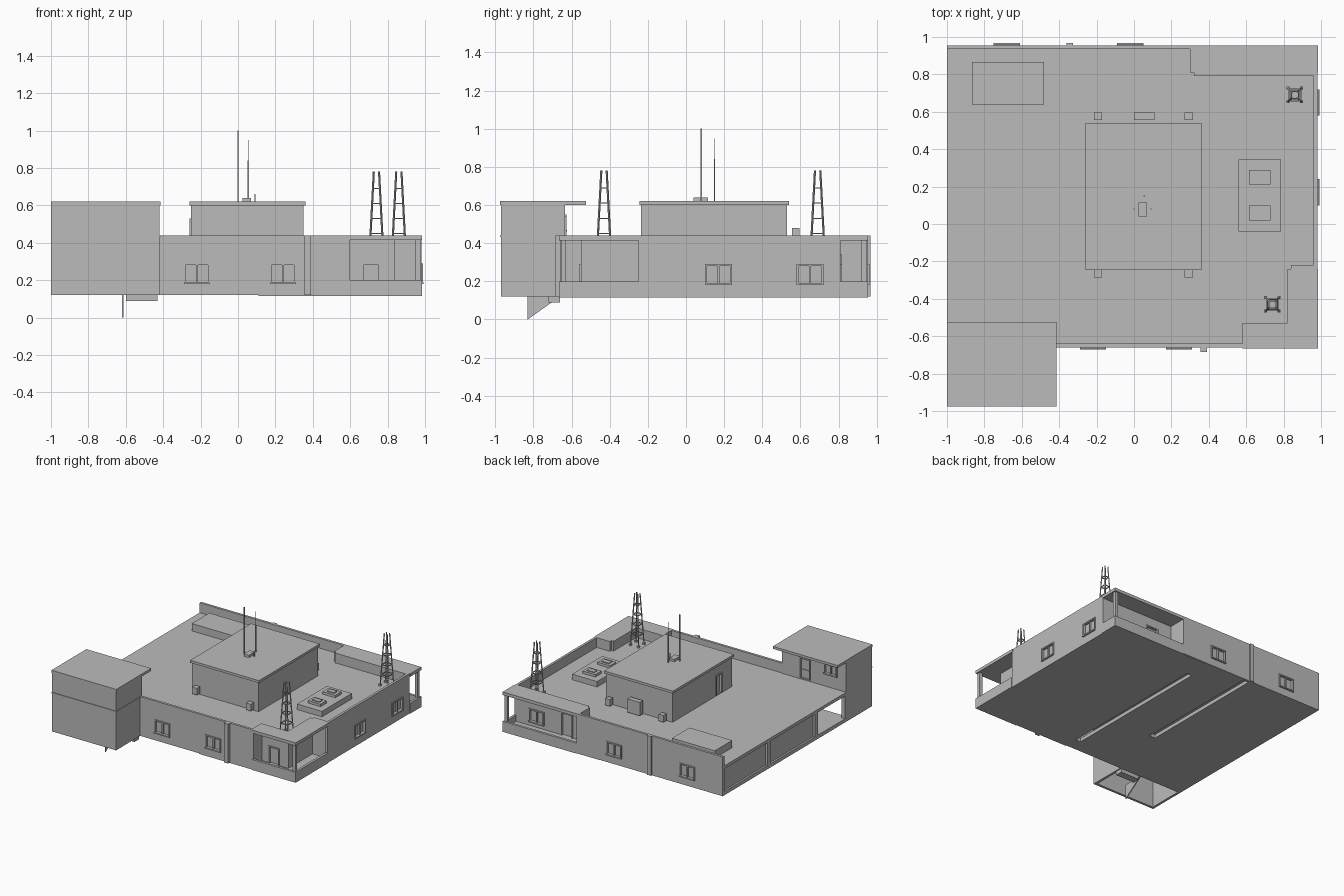
import bpy, bmesh
from mathutils import Vector

if "Cube" in bpy.data.objects:
    bpy.data.objects.remove(bpy.data.objects["Cube"], do_unlink=True)

grey = bpy.data.materials.new("concrete_grey")
grey.use_nodes = True
grey.diffuse_color = (0.5, 0.5, 0.5, 1)
grey.node_tree.nodes["Principled BSDF"].inputs["Base Color"].default_value = (0.5, 0.5, 0.5, 1)

FLOOR, ROOF, TOP, HIGH = 0.12, 0.36, 0.44, 0.62
T = 0.02


def finish(name, bm):
    mesh = bpy.data.meshes.new(name)
    bm.to_mesh(mesh)
    bm.free()
    mesh.materials.append(grey)
    obj = bpy.data.objects.new(name, mesh)
    bpy.context.collection.objects.link(obj)
    return obj


def add_box(bm, x0, x1, y0, y1, z0, z1):
    verts = bmesh.ops.create_cube(bm, size=1)["verts"]
    for v in verts:
        v.co = Vector((x0 if v.co.x < 0 else x1, y0 if v.co.y < 0 else y1, z0 if v.co.z < 0 else z1))


def boxes(name, *extents):
    bm = bmesh.new()
    for e in extents:
        add_box(bm, *e)
    return finish(name, bm)


def add_bar(bm, a, b, r):
    """Square bar between two points."""
    a, b = Vector(a), Vector(b)
    rot = (b - a).to_track_quat('Z', 'Y')
    for v in bmesh.ops.create_cube(bm, size=1)["verts"]:
        v.co = (a + b) / 2 + rot @ Vector((v.co.x * 2 * r, v.co.y * 2 * r, v.co.z * (b - a).length))


def wall(name, axis, face, out, u0, u1, z0, z1, openings=()):
    """Wall along an axis, its outer face at `face`, with framed windows or doors."""
    bm = bmesh.new()

    def slab(a, b, d0, d1, c, d):
        p, q = sorted((face + out * d0, face + out * d1))
        add_box(bm, *((a, b, p, q) if axis == 'x' else (p, q, a, b)), c, d)

    u = u0
    for a, b, c, d in sorted(openings):
        slab(u, a, -T, 0, z0, z1)
        slab(a, b, -T, 0, z0, c)
        slab(a, b, -T, 0, d, z1)
        slab(a, b, -T, -0.012, c, d)
        f = 0.01
        slab(a, a + f, -0.012, 0.008, c, d)
        slab(b - f, b, -0.012, 0.008, c, d)
        slab(a, b, -0.012, 0.008, d - f, d)
        if c > z0 + 0.03:
            slab(a, b, -0.012, 0.012, c, c + f)
            m = (a + b) / 2
            slab(m - f / 2, m + f / 2, -0.012, 0.002, c, d)
        u = b
    slab(u, u1, -T, 0, z0, z1)
    finish(name, bm)


def window(a):
    return (a, a + 0.14, 0.18, 0.29)


# Floor panels with two joints, and the flat roof
boxes("floor",
      (0.11, 0.98, -0.66, 0.95, 0.115, 0.15),
      (-0.28, 0.06, -0.66, 0.95, FLOOR, 0.15),
      (-1, -0.33, -0.66, 0.95, FLOOR, 0.15),
      (0.06, 0.11, -0.66, -0.55, FLOOR, 0.15), (0.06, 0.11, 0.74, 0.95, FLOOR, 0.15),
      (-0.33, -0.28, -0.66, -0.15, FLOOR, 0.15))
boxes("main_roof",
      (-1, 0.84, -0.55, 0.81, 0.335, ROOF),
      (-1, 0.32, 0.81, 0.94, 0.335, ROOF),
      (0.84, 0.97, -0.24, 0.81, 0.335, ROOF),
      (-1, 0.58, -0.65, -0.55, 0.335, ROOF))

# Outer walls with parapets
wall("front_wall", 'x', -0.66, -1, -0.42, 0.59, FLOOR, TOP, [window(-0.29), window(0.17)])
wall("left_wall", 'y', 0.98, 1, -0.25, 0.81, FLOOR, TOP, [window(0.10), window(0.58)])
wall("back_wall", 'x', 0.955, 1, -1, 0.32, FLOOR, TOP, [window(-0.75), window(-0.09)])
wall("right_wall", 'y', -0.985, -1, -0.24, 0.94, FLOOR, ROOF)
boxes("pilasters",
      (0.355, 0.39, -0.685, -0.65, FLOOR, TOP),
      (-0.36, -0.325, 0.94, 0.967, FLOOR, TOP),
      (-1, -0.97, 0.34, 0.38, FLOOR, ROOF),
      (-1, -0.97, -0.27, -0.23, FLOOR, ROOF),
      (-1, -0.97, -0.66, -0.62, FLOOR, ROOF))

# Front corner balcony
wall("front_balcony_inner_wall", 'x', -0.55, -1, 0.58, 0.84, FLOOR, TOP, [(0.66, 0.76, 0.13, 0.29)])
wall("front_balcony_side_wall", 'y', 0.84, 1, -0.55, -0.24, FLOOR, TOP)
wall("front_balcony_end_wall", 'x', -0.24, -1, 0.84, 0.98, FLOOR, TOP)
wall("front_balcony_return", 'y', 0.60, 1, -0.66, -0.55, FLOOR, TOP)
boxes("front_balcony_rail",
      (0.59, 0.985, -0.665, -0.645, 0.115, 0.2), (0.965, 0.985, -0.645, -0.25, 0.115, 0.2))
boxes("front_balcony_roof",
      (0.58, 0.985, -0.665, -0.55, 0.415, TOP), (0.84, 0.985, -0.55, -0.24, 0.415, TOP))
boxes("front_balcony_post", (0.95, 0.975, -0.655, -0.63, 0.2, 0.415))

# Back corner balcony
wall("back_balcony_inner_wall", 'x', 0.81, 1, 0.32, 0.98, FLOOR, TOP, [window(0.71), (0.45, 0.56, 0.14, 0.34)])
wall("back_balcony_end_wall", 'y', 0.32, 1, 0.81, 0.955, FLOOR, TOP)
boxes("back_balcony_rail",
      (0.32, 0.985, 0.935, 0.955, 0.115, 0.2), (0.965, 0.985, 0.81, 0.935, 0.115, 0.2))
boxes("back_balcony_roof", (0.32, 0.985, 0.81, 0.955, 0.415, TOP))
boxes("back_balcony_post", (0.95, 0.975, 0.92, 0.945, 0.2, 0.415))

# Stair tower, open underneath
wall("tower_front_wall", 'x', -0.97, -1, -1, -0.42, FLOOR, 0.6)
wall("tower_left_wall", 'y', -0.42, 1, -0.96, -0.635, FLOOR, 0.6)
wall("tower_right_wall", 'y', -1, -1, -0.96, -0.635, FLOOR, 0.6)
wall("tower_back_wall", 'x', -0.635, 1, -0.99, -0.43, ROOF, 0.6,
     [(-0.68, -0.58, 0.37, 0.54), (-0.92, -0.8, 0.46, 0.55)])
boxes("tower_band", (-1, -0.415, -0.975, -0.64, 0.432, TOP))
boxes("tower_roof", (-1, -0.415, -0.975, -0.525, 0.6, HIGH))
boxes("stair_landing", (-0.6, -0.43, -0.72, -0.66, 0.09, FLOOR))
bm = bmesh.new()
side = bm.faces.new([bm.verts.new((-0.62, y, z)) for y, z in ((-0.83, 0), (-0.66, 0.12), (-0.83, 0.12))])
ext = bmesh.ops.extrude_face_region(bm, geom=[side])["geom"]
bmesh.ops.translate(bm, vec=(0.008, 0, 0), verts=[v for v in ext if isinstance(v, bmesh.types.BMVert)])
bmesh.ops.recalc_face_normals(bm, faces=bm.faces)
finish("stair_stringer", bm)

# Rooftop penthouse
wall("penthouse_front", 'x', -0.235, -1, -0.25, 0.35, ROOF, 0.6)
wall("penthouse_back", 'x', 0.53, 1, -0.25, 0.35, ROOF, 0.6)
wall("penthouse_left", 'y', 0.35, 1, -0.235, 0.53, ROOF, 0.6)
wall("penthouse_right", 'y', -0.25, -1, -0.235, 0.53, ROOF, 0.6, [(-0.1, -0.02, 0.37, 0.53)])
boxes("penthouse_roof", (-0.26, 0.36, -0.245, 0.54, 0.6, HIGH))

# Rooftop equipment
boxes("roof_slab", (-0.865, -0.48, 0.64, 0.865, ROOF, 0.42))
boxes("vent_base", (0.56, 0.785, -0.04, 0.345, ROOF, 0.405))
boxes("vents", *[(0.615, 0.73, y, y + 0.08, 0.4, 0.425) for y in (0.02, 0.21)])
boxes("vent_caps", *[(0.64, 0.705, y, y + 0.04, 0.42, 0.432) for y in (0.04, 0.23)])
boxes("wall_units", *[(x, x + 0.045, y, y + 0.04, 0.375, 0.43) for x in (-0.215, 0.27) for y in (-0.285, 0.555)])
boxes("large_wall_unit", (0, 0.11, 0.555, 0.595, 0.37, 0.48))

# Antennas
boxes("antenna_base", (0.025, 0.07, 0.04, 0.115, HIGH, 0.64))
bm = bmesh.new()
for x, y, top in ((0, 0.08, 1.0), (0.055, 0.15, 0.84), (0.09, 0.08, 0.66)):
    add_bar(bm, (x, y, HIGH), (x, y, top), 0.003)
add_bar(bm, (0.055, 0.15, 0.84), (0.055, 0.15, 0.95), 0.0015)
finish("antenna_rods", bm)


# Lattice masts
def mast(name, cx, cy):
    bm = bmesh.new()
    corners = ((-1, -1), (1, -1), (1, 1), (-1, 1))

    def point(i, z):
        h = 0.036 + (0.014 - 0.036) * (z - ROOF) / 0.42
        sx, sy = corners[i % 4]
        return (cx + sx * h, cy + sy * h, z)

    levels = (0.45, 0.53, 0.61, 0.69)
    for i in range(4):
        add_bar(bm, point(i, ROOF), point(i, 0.78), 0.004)
        for z in levels:
            add_bar(bm, point(i, z), point(i + 1, z), 0.003)
        x, y, _ = point(i, ROOF)
        add_box(bm, x - 0.008, x + 0.008, y - 0.008, y + 0.008, ROOF, 0.375)
    finish(name, bm)


mast("back_mast", 0.86, 0.69)
mast("front_mast", 0.74, -0.43)
